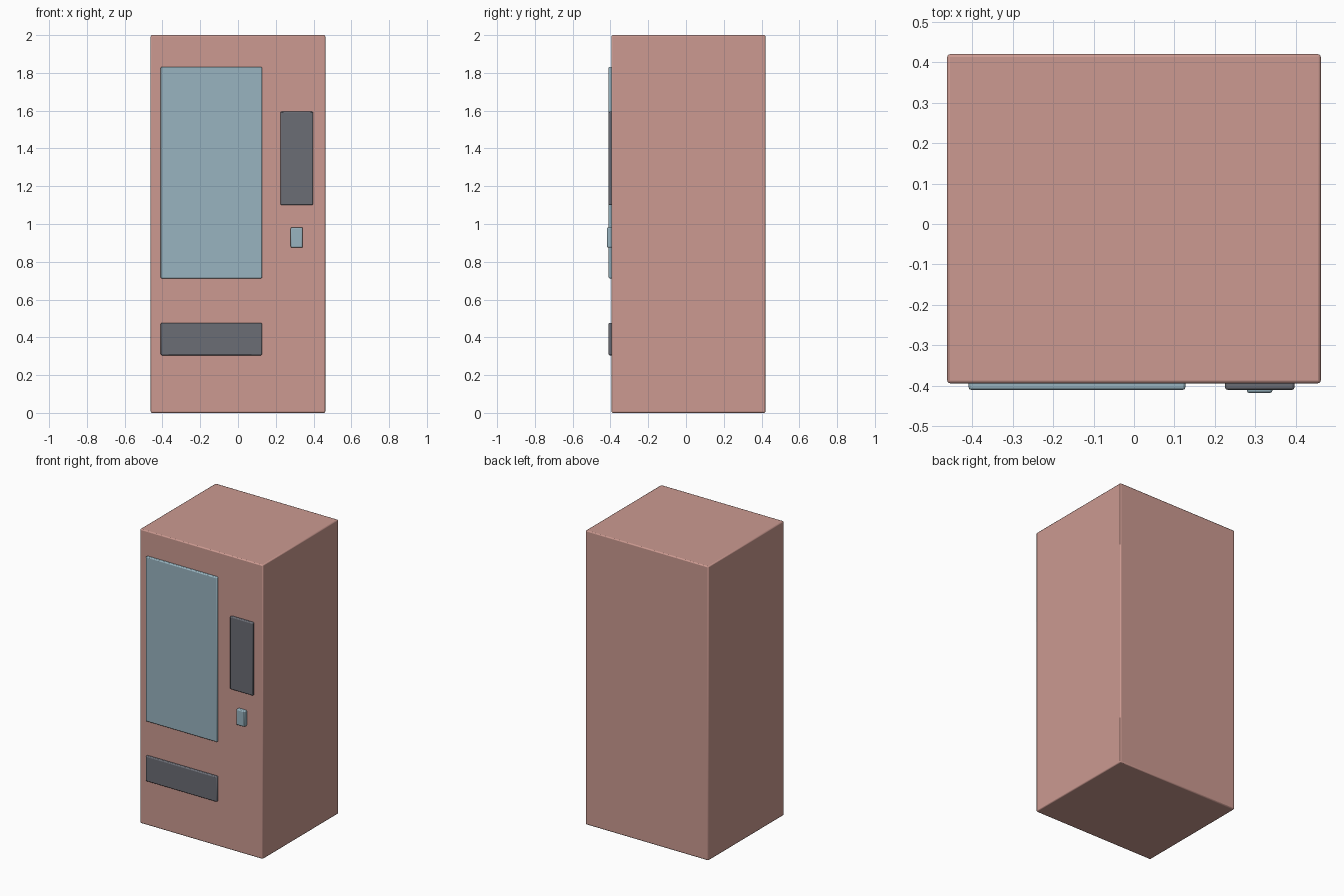
import bpy

if "Cube" in bpy.data.objects:
    bpy.data.objects.remove(bpy.data.objects["Cube"])


def material(name, rgb):
    m = bpy.data.materials.new(name)
    m.diffuse_color = (*rgb, 1)
    m.use_nodes = True
    m.node_tree.nodes["Principled BSDF"].inputs["Base Color"].default_value = m.diffuse_color
    return m


RED = material("dusty red", (0.604, 0.323, 0.283))
BLUE = material("pale blue", (0.314, 0.456, 0.527))
GREY = material("dark grey", (0.147, 0.153, 0.178))


def rounded_box(name, x, y, z, mat, bevel):
    """Bevelled box spanning the given (min, max) ranges."""
    spans = (x, y, z)
    bpy.ops.mesh.primitive_cube_add(size=1, location=[(a + b) / 2 for a, b in spans])
    ob = bpy.context.object
    ob.name = name
    ob.scale = [b - a for a, b in spans]
    bpy.ops.object.transform_apply(location=False, rotation=False, scale=True)
    ob.data.materials.append(mat)
    mod = ob.modifiers.new("soft edges", 'BEVEL')
    mod.width = bevel
    mod.segments = 2
    bpy.ops.object.shade_smooth_by_angle()
    return ob


# Cabinet
rounded_box("cabinet", (-0.462, 0.462), (-0.394, 0.42), (0, 2), RED, 0.007)

# Front fittings, slightly sunk into the cabinet
BACK = -0.38
rounded_box("display_window", (-0.409, 0.127), (-0.41, BACK), (0.712, 1.832), BLUE, 0.006)
rounded_box("collection_flap", (-0.409, 0.127), (-0.41, BACK), (0.305, 0.477), GREY, 0.006)
rounded_box("control_panel", (0.225, 0.397), (-0.41, BACK), (1.1, 1.595), GREY, 0.006)
rounded_box("coin_slot", (0.279, 0.342), (-0.418, BACK), (0.875, 0.982), BLUE, 0.006)
